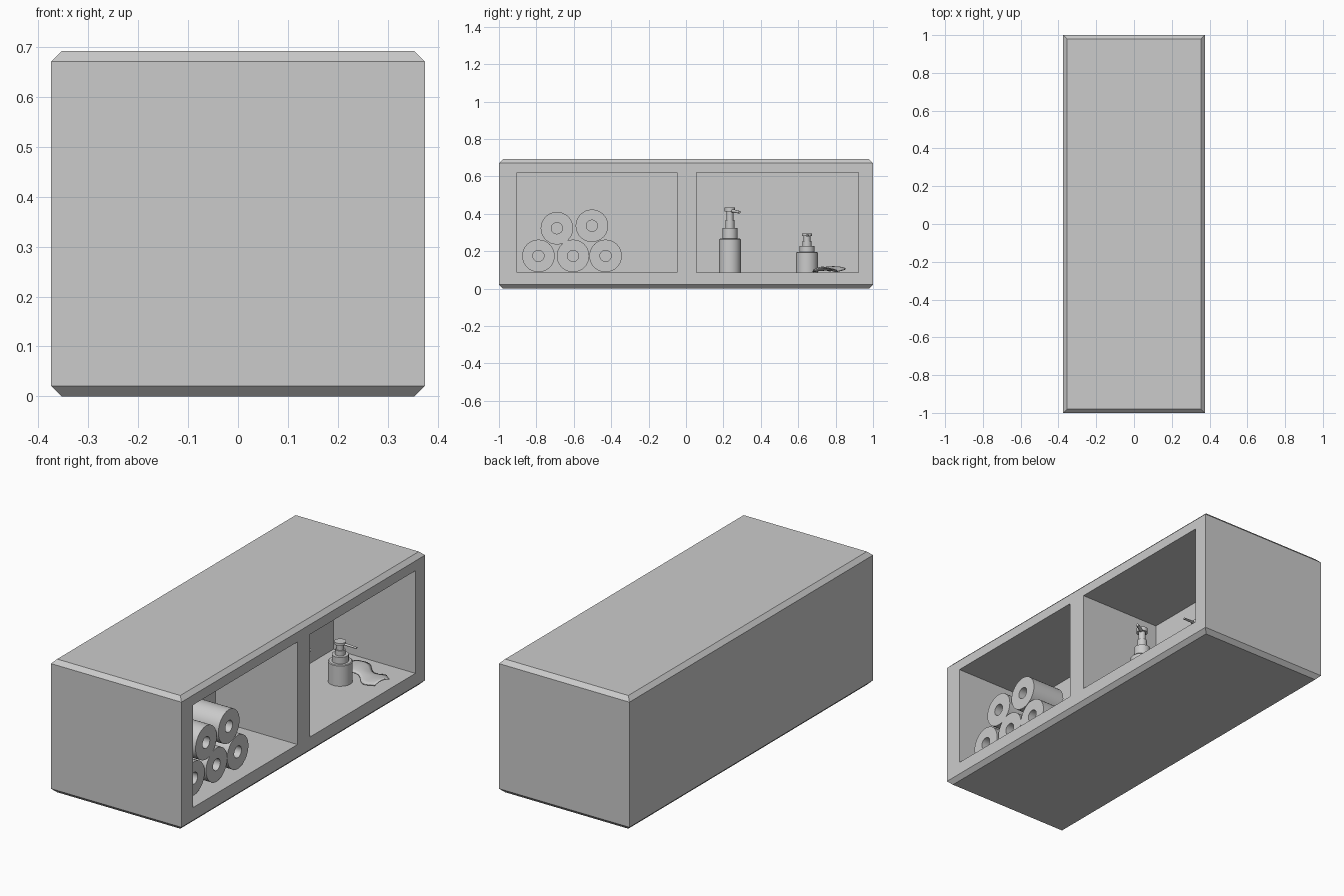
import bpy, bmesh, math
from mathutils import Vector, Matrix

if "Cube" in bpy.data.objects:
    bpy.data.objects.remove(bpy.data.objects["Cube"])

FLOOR = 0.087


def finish(name, bm, smooth=True):
    bmesh.ops.recalc_face_normals(bm, faces=bm.faces)
    me = bpy.data.meshes.new(name)
    bm.to_mesh(me)
    bm.free()
    ob = bpy.data.objects.new(name, me)
    bpy.context.collection.objects.link(ob)
    if smooth:
        bpy.ops.object.select_all(action='DESELECT')
        ob.select_set(True)
        bpy.context.view_layer.objects.active = ob
        bpy.ops.object.shade_smooth_by_angle(angle=math.radians(35))
    return ob


def box(bm, lo, hi):
    lo, hi = Vector(lo), Vector(hi)
    m = Matrix.Translation((lo + hi) / 2) @ Matrix.Diagonal((*(hi - lo), 1))
    bmesh.ops.create_cube(bm, size=1, matrix=m)


def lathe(bm, profile, closed=False, steps=32):
    # revolve (radius, height) points about z
    vs = [bm.verts.new((r, 0, z)) for r, z in profile]
    pairs = list(zip(vs, vs[1:] + vs[:1])) if closed else list(zip(vs, vs[1:]))
    edges = [bm.edges.new(p) for p in pairs]
    bmesh.ops.spin(bm, geom=vs + edges, cent=(0, 0, 0), axis=(0, 0, 1),
                   angle=2 * math.pi, steps=steps)
    bmesh.ops.remove_doubles(bm, verts=bm.verts, dist=1e-5)


# cabinet shell with chamfered top and bottom rims
bm = bmesh.new()
box(bm, (-0.375, -1, 0), (0.375, 1, 0.692))
rims = [e for e in bm.edges if abs(e.verts[0].co.z - e.verts[1].co.z) < 1e-4]
bmesh.ops.bevel(bm, geom=rims, offset=0.021, segments=1, affect='EDGES')
cabinet = finish("cabinet", bm, False)

# two open compartments on the right side
bm = bmesh.new()
for y0, y1 in ((-0.904, -0.047), (0.056, 0.921)):
    box(bm, (-0.095, y0, FLOOR), (0.5, y1, 0.62))
cutter = finish("compartment_cutter", bm, False)
cutter.hide_render = True
cutter.hide_set(True)
mod = cabinet.modifiers.new("compartments", 'BOOLEAN')
mod.operation = 'DIFFERENCE'
mod.solver = 'EXACT'
mod.object = cutter

# stacked paper rolls with open cores
rolls = [(-0.789, 0.175), (-0.604, 0.175), (-0.43, 0.175),
         (-0.69, 0.323), (-0.503, 0.336)]
for i, (y, z) in enumerate(rolls):
    bm = bmesh.new()
    lathe(bm, [(0.087, 0), (0.087, 0.19), (0.03, 0.19), (0.03, 0)], closed=True)
    roll = finish(f"paper_roll_{i + 1}", bm)
    roll.rotation_euler = (0, math.pi / 2, 0)
    roll.location = (0.11, y, z)


# pump dispensers: stepped bottle, pump head and angled nozzle
def dispenser(name, x, y, turn, height):
    bm = bmesh.new()
    lathe(bm, [(0, 0), (0.058, 0), (0.058, 0.175), (0.054, 0.18), (0.04, 0.18),
               (0.04, 0.236), (0.024, 0.236), (0.024, 0.28), (0.018, 0.28),
               (0.018, 0.325), (0.028, 0.325), (0.028, 0.347), (0, 0.347)])
    m = (Matrix.Translation((0.05, 0, 0.326)) @ Matrix.Rotation(math.radians(97), 4, 'Y'))
    bmesh.ops.create_cone(bm, cap_ends=True, segments=12, radius1=0.009,
                          radius2=0.007, depth=0.08, matrix=m)
    ob = finish(name, bm)
    ob.location = (x, y, FLOOR)
    ob.rotation_euler = (0, 0, turn)
    ob.scale = (1, 1, height)


dispenser("tall_dispenser", 0.145, 0.235, math.radians(35), 1)
dispenser("short_dispenser", 0.135, 0.647, math.radians(5), 0.6)

# crumpled cloth strip lying on the compartment floor
bm = bmesh.new()
N, M = 16, 6
grid = []
for i in range(N + 1):
    u = i / N
    w = 0.055 - 0.012 * math.cos(4 * math.pi * u)
    row = []
    for j in range(M + 1):
        v = j / M * 2 - 1
        z = 0.012 + 0.009 * math.sin(7 * u + 0.8 * v) + 0.009 * (1 - v * v)
        row.append(bm.verts.new((u * 0.26 - 0.13, v * w, z)))
    grid.append(row)
for a, b in zip(grid, grid[1:]):
    for j in range(M):
        bm.faces.new((a[j], b[j], b[j + 1], a[j + 1]))
cloth = finish("cloth_strip", bm)
cloth.location = (0.2, 0.765, FLOOR)
cloth.rotation_euler = (0, 0, math.radians(-20))
thick = cloth.modifiers.new("thickness", 'SOLIDIFY')
thick.thickness = 0.006
thick.offset = 0
